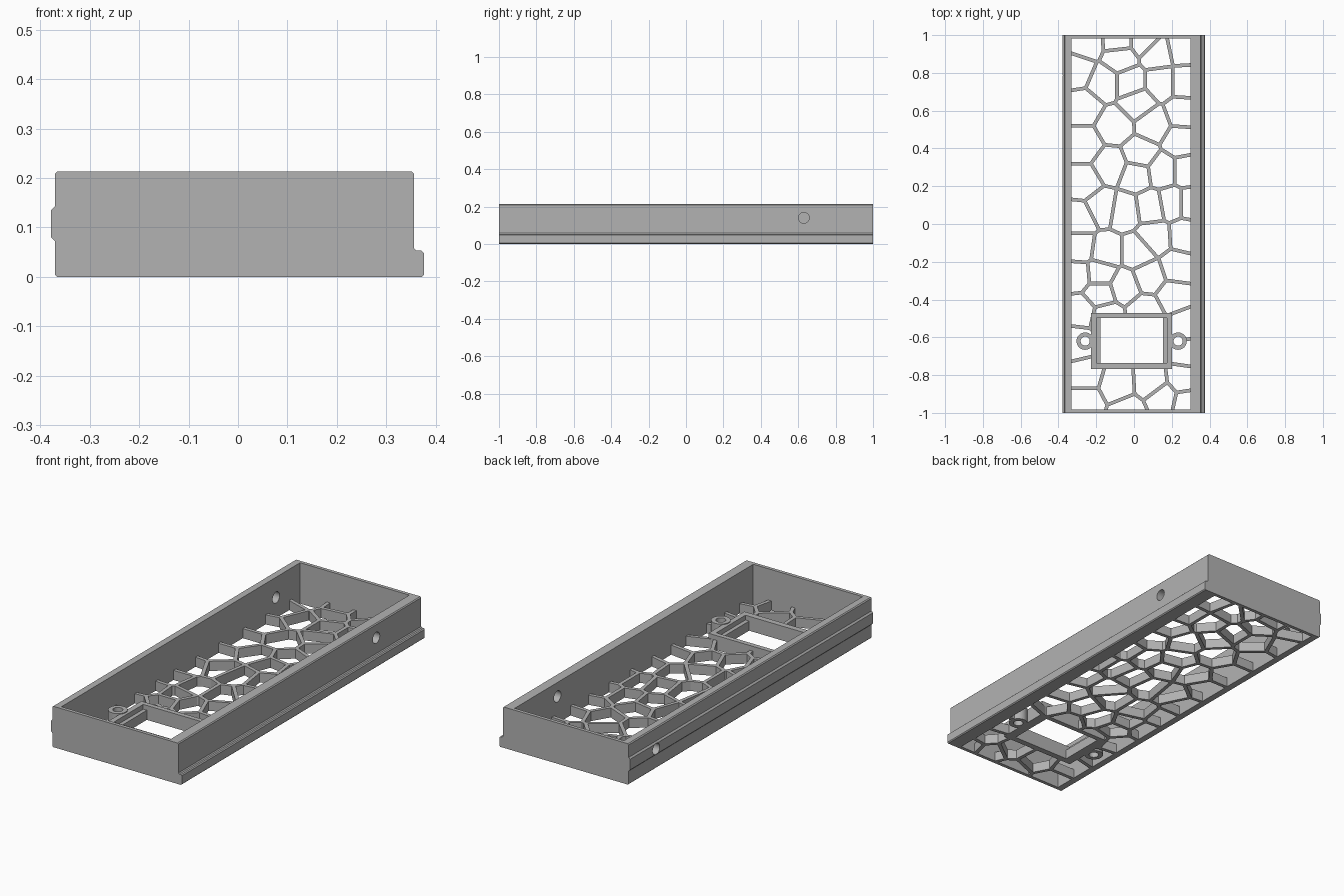
import bpy
import bmesh
import math
from mathutils import Vector, Matrix

cube = bpy.data.objects.get("Cube")
if cube:
    bpy.data.objects.remove(cube, do_unlink=True)

# One grey plastic colour
grey = bpy.data.materials.new("grey plastic")
grey.use_nodes = True
colour = (0.45, 0.45, 0.45, 1)
grey.diffuse_color = colour
grey.node_tree.nodes["Principled BSDF"].inputs["Base Color"].default_value = colour


def prisms(name, polygons, low, high, matrix=Matrix()):
    """Extrude flat polygons from low to high along local z."""
    bm = bmesh.new()
    for poly in polygons:
        face = bm.faces.new([bm.verts.new((p[0], p[1], low)) for p in poly])
        new = bmesh.ops.extrude_face_region(bm, geom=[face])["geom"]
        tops = [v for v in new if isinstance(v, bmesh.types.BMVert)]
        bmesh.ops.translate(bm, verts=tops, vec=(0, 0, high - low))
    bmesh.ops.recalc_face_normals(bm, faces=bm.faces)
    bm.transform(matrix)
    bmesh.ops.recalc_face_normals(bm, faces=bm.faces)
    mesh = bpy.data.meshes.new(name)
    bm.to_mesh(mesh)
    bm.free()
    mesh.materials.append(grey)
    obj = bpy.data.objects.new(name, mesh)
    bpy.context.collection.objects.link(obj)
    return obj


def rect(x0, x1, y0, y1):
    return [(x0, y0), (x1, y0), (x1, y1), (x0, y1)]


def circle(x, y, r, sides=32):
    turn = math.tau / sides
    return [(x + r * math.cos(i * turn), y + r * math.sin(i * turn)) for i in range(sides)]


def combine(obj, other, operation="DIFFERENCE"):
    """Apply a boolean and discard the second object."""
    mod = obj.modifiers.new("boolean", "BOOLEAN")
    mod.operation = operation
    mod.solver = "EXACT"
    mod.object = other
    bpy.context.view_layer.objects.active = obj
    bpy.ops.object.modifier_apply(modifier=mod.name)
    bpy.data.objects.remove(other, do_unlink=True)


# Walls: cross-section with a foot rail on the left and a raised bar on the right
LEFT, RIGHT, TOP, C = 0.356, -0.37, 0.213, 0.005
section = [
    (RIGHT + C, 0), (0.376 - C, 0), (0.376, C), (0.376, 0.048), (0.371, 0.053),
    (LEFT + C, 0.053), (LEFT, 0.058), (LEFT, TOP - C), (LEFT - C, TOP),
    (RIGHT + C, TOP), (RIGHT, TOP - C), (RIGHT, 0.143), (-0.378, 0.135),
    (-0.378, 0.08), (RIGHT, 0.072), (RIGHT, C),
]
along_y = Matrix.Rotation(math.pi / 2, 4, "X")
walls = prisms("walls", [section], -1, 1, along_y)
IN_X0, IN_X1, IN_Y = -0.33, 0.30, 0.982
combine(walls, prisms("cavity", [rect(IN_X0, IN_X1, -IN_Y, IN_Y)], -0.1, 0.4))

# Round screw holes through both long walls
along_x = Matrix(((0, 0, 1, 0), (1, 0, 0, 0), (0, 1, 0, 0), (0, 0, 0, 1)))
for ys, z, x0, x1 in (((-0.65, 0.63), 0.14, 0.2, 0.5), ((-0.785, 0.785), 0.107, -0.5, -0.2)):
    combine(walls, prisms("wall_holes", [circle(y, z, 0.029) for y in ys], x0, x1, along_x))

# Cell centres of the open floor web, in hundredths
cells = [
    (-25, 96), (-8, 97), (5, 97), (12, 90), (26, 93), (-7, 88), (-30, 81), (-16, 75),
    (-2, 75), (14, 75), (27, 75), (2, 64), (-27, 62), (-10, 52), (10, 53), (26, 59),
    (-27, 42), (25, 44), (-12, 31), (3, 37), (1, 26), (15, 28), (28, 28), (-27, 22),
    (-17, 9), (-5, 7), (9, 9), (20, 11), (30, 11), (-29, 3), (-29, -13), (-15, -15),
    (2, -15), (11, -7), (27, -6), (-30, -27), (-18, -26), (-18, -37), (-5, -33), (8, -28),
    (23, -23), (21, -38), (-28, -46), (-15, -49), (6, -46), (27, -54), (-30, -63), (0, -64),
    (28, -68), (-26, -80), (-9, -85), (9, -84), (26, -82), (-26, -94), (15, -92), (28, -95),
    (-3, -100),
]
seeds = [Vector(c) / 100 for c in cells]


def clip(poly, point, normal):
    """Keep the part of a polygon behind a line."""
    out = []
    for a, b in zip(poly, poly[1:] + poly[:1]):
        da, db = (a - point).dot(normal), (b - point).dot(normal)
        if da <= 0:
            out.append(a)
        if da * db < 0:
            out.append(a.lerp(b, da / (da - db)))
    return out


def cell_opening(seed, half_width):
    poly = [Vector(p) for p in rect(IN_X0 - 0.01, IN_X1 + 0.01, -IN_Y - 0.006, IN_Y + 0.006)]
    for other in seeds:
        if other is not seed and poly:
            n = (other - seed).normalized()
            poly = clip(poly, (seed + other) / 2 - n * half_width, n)
    return [p for i, p in enumerate(poly) if (p - poly[i - 1]).length > 0.0005]


openings = [cell_opening(s, 0.0095) for s in seeds]
openings = [p for p in openings if len(p) > 2]
WEB = 0.05
web = prisms("floor_web", [rect(IN_X0 - 0.015, IN_X1 + 0.015, -0.992, 0.992)], 0, WEB)
combine(web, prisms("web_openings", openings, -0.1, 0.2))

# Rectangular mounting frame with a screw ear at each side
MX, MY = -0.0125, -0.62
ears = [MX - 0.246, MX + 0.246]
FRAME = 0.075
frame = prisms("mount_frame", [rect(MX - 0.214, MX + 0.214, -0.768, -0.472)], 0, FRAME)
ear_discs = prisms("screw_ears", [circle(x, MY, 0.046) for x in ears], 0, FRAME + 0.004)
combine(frame, ear_discs, "UNION")
combine(frame, prisms("ear_holes", [circle(x, MY, 0.024) for x in ears], -0.1, 0.3))
combine(frame, prisms("recess", [rect(MX - 0.186, MX + 0.186, -0.737, -0.497)], WEB, 0.3))
combine(frame, prisms("window", [rect(MX - 0.165, MX + 0.165, -0.737, -0.497)], -0.1, 0.3))

# Clear the web inside the frame and under the ears
combine(web, prisms("web_window", [rect(MX - 0.207, MX + 0.207, -0.76, -0.48)], -0.1, 0.3))
combine(web, prisms("web_ear_holes", [circle(x, MY, 0.035) for x in ears], -0.1, 0.3))

for obj in (walls, web, frame):
    bpy.ops.object.select_all(action="DESELECT")
    obj.select_set(True)
    bpy.context.view_layer.objects.active = obj
    bpy.ops.object.shade_smooth_by_angle(angle=math.radians(25))
